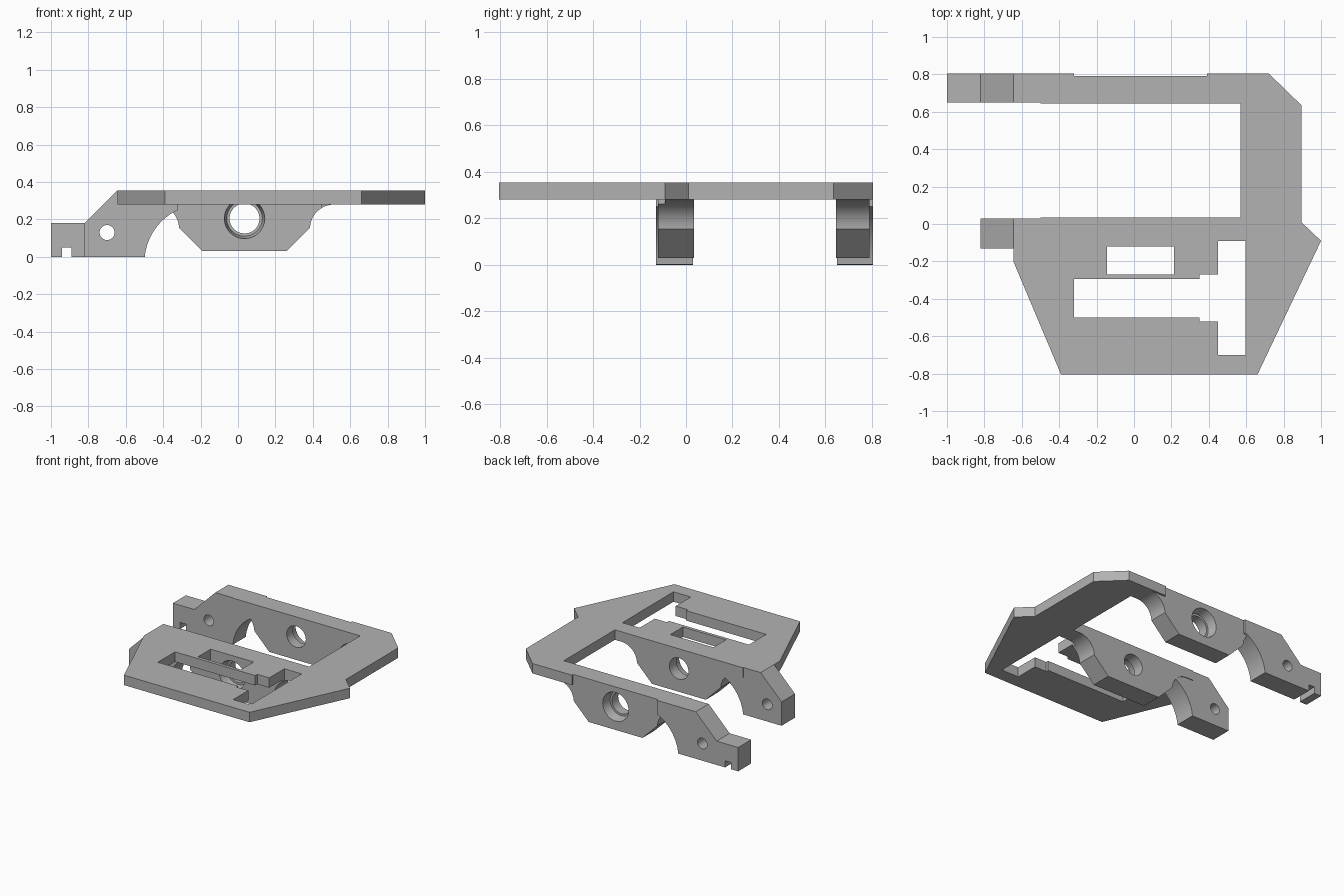
import bpy, bmesh, math
from mathutils import Matrix, Vector

cube = bpy.data.objects.get("Cube")
if cube:
    bpy.data.objects.remove(cube, do_unlink=True)

grey = bpy.data.materials.new("plain_grey")
grey.use_nodes = True
grey.diffuse_color = (0.45, 0.45, 0.45, 1)
grey.node_tree.nodes["Principled BSDF"].inputs["Base Color"].default_value = (0.45, 0.45, 0.45, 1)

TOP, UNDER = 0.355, 0.28      # plate surfaces
INSIDE = 0.32                 # overlap height inside the plate
MID_X, HOLE_Z = 0.035, 0.205  # axle hole centre


def add_object(name, bm):
    bmesh.ops.recalc_face_normals(bm, faces=bm.faces)
    mesh = bpy.data.meshes.new(name)
    bm.to_mesh(mesh)
    bm.free()
    mesh.materials.append(grey)
    obj = bpy.data.objects.new(name, mesh)
    bpy.context.collection.objects.link(obj)
    return obj


def prism(name, points, low, high, axis="z"):
    """Extrude an outline along z, or an x-z outline along y."""
    bm = bmesh.new()
    place = (lambda a, b: (a, b, low)) if axis == "z" else (lambda a, b: (a, low, b))
    face = bm.faces.new([bm.verts.new(place(a, b)) for a, b in points])
    new = bmesh.ops.extrude_face_region(bm, geom=[face])["geom"]
    shift = (0, 0, high - low) if axis == "z" else (0, high - low, 0)
    bmesh.ops.translate(bm, vec=Vector(shift),
                        verts=[v for v in new if isinstance(v, bmesh.types.BMVert)])
    return add_object(name, bm)


def bore(name, x, z, y1, y2, r1, r2):
    """Round cutter along y, with radius r1 at y1 and r2 at y2."""
    bm = bmesh.new()
    bmesh.ops.create_cone(bm, cap_ends=True, segments=48, radius1=r1, radius2=r2, depth=y2 - y1,
                          matrix=Matrix.Translation((x, (y1 + y2) / 2, z))
                          @ Matrix.Rotation(-math.pi / 2, 4, "X"))
    return add_object(name, bm)


def rect(x1, x2, y1, y2):
    return [(x1, y1), (x2, y1), (x2, y2), (x1, y2)]


def arc(cx, cz, r, start, end, steps=14):
    angles = [math.radians(start + (end - start) * i / steps) for i in range(steps + 1)]
    return [(cx + r * math.cos(a), cz + r * math.sin(a)) for a in angles]


# Flat top plate with the rear arm
frame = prism("bracket_frame", [
    (-0.39, -0.805), (0.66, -0.805), (1, -0.09), (0.895, 0.01), (0.895, 0.635), (0.72, 0.805),
    (0.39, 0.805), (0.39, 0.79), (-0.32, 0.79), (-0.32, 0.805), (-0.645, 0.805), (-0.645, 0.65),
    (-0.5, 0.65), (-0.5, 0.645), (0.57, 0.645), (0.57, 0.035), (-0.5, 0.035), (-0.5, 0.03),
    (-0.645, 0.03), (-0.645, -0.2)], UNDER, TOP)

# Leg outline: arch on the inside, slope on the outside
arch = [p for p in arc(-0.19, -0.03, 0.31, 174.4, 90, 28) if p[0] < -0.32]
leg_top = [(-0.32, 0.25), (-0.32, INSIDE), (-0.6, INSIDE), (-0.6, TOP), (-0.645, TOP), (-0.82, 0.18)]
rear_foot = [(-1, 0.18), (-1, 0), (-0.94, 0), (-0.94, 0.05), (-0.89, 0.05), (-0.89, 0)]

# Axle block outline: chamfered bottom, flared shoulders
right_half = [(0.26, 0.03), (0.385, 0.155)] + arc(0.515, 0.15, 0.13, 175, 90) + [(0.515, INSIDE)]
left_half = [(2 * MID_X - x, z) for x, z in reversed(right_half)]

parts = [
    prism("rear_leg", arch + leg_top + rear_foot, 0.65, 0.805, "y"),
    prism("front_leg", arch + leg_top + [(-0.82, 0)], -0.13, 0.03, "y"),
    prism("rear_axle_block", right_half + left_half, 0.645, 0.79, "y"),
    prism("front_axle_block", right_half + left_half, -0.12, 0.035, "y"),
]

cutters = [
    prism("window_cutter", rect(-0.145, 0.215, -0.27, -0.12), 0.2, 0.5),
    prism("slot_cutter", [
        (-0.32, -0.5), (0.35, -0.5), (0.35, -0.52), (0.45, -0.52), (0.45, -0.7), (0.595, -0.7),
        (0.595, -0.09), (0.45, -0.09), (0.45, -0.27), (0.35, -0.27), (0.35, -0.295),
        (-0.32, -0.295)], 0.1, 0.5),
    bore("axle_hole_cutter", MID_X, HOLE_Z, -0.2, 1, 0.08, 0.08),
    bore("pin_hole_cutter", -0.7, 0.13, -0.3, 1, 0.04, 0.04),
    bore("front_recess_cutter", MID_X, HOLE_Z, -0.13, -0.05, 0.11, 0.095),
    bore("rear_recess_cutter", MID_X, HOLE_Z, 0.72, 0.80, 0.095, 0.11),
]

# Join the parts, then cut the openings
bpy.context.view_layer.objects.active = frame
for operation, group in (("UNION", parts), ("DIFFERENCE", cutters)):
    for tool in group:
        mod = frame.modifiers.new(tool.name, "BOOLEAN")
        mod.operation, mod.solver, mod.object = operation, "EXACT", tool
        bpy.ops.object.modifier_apply(modifier=mod.name)
        bpy.data.objects.remove(tool, do_unlink=True)

# Smooth bores and arches, crisp edges
bpy.ops.object.select_all(action="DESELECT")
frame.select_set(True)
bpy.ops.object.shade_smooth_by_angle(angle=math.radians(20))
